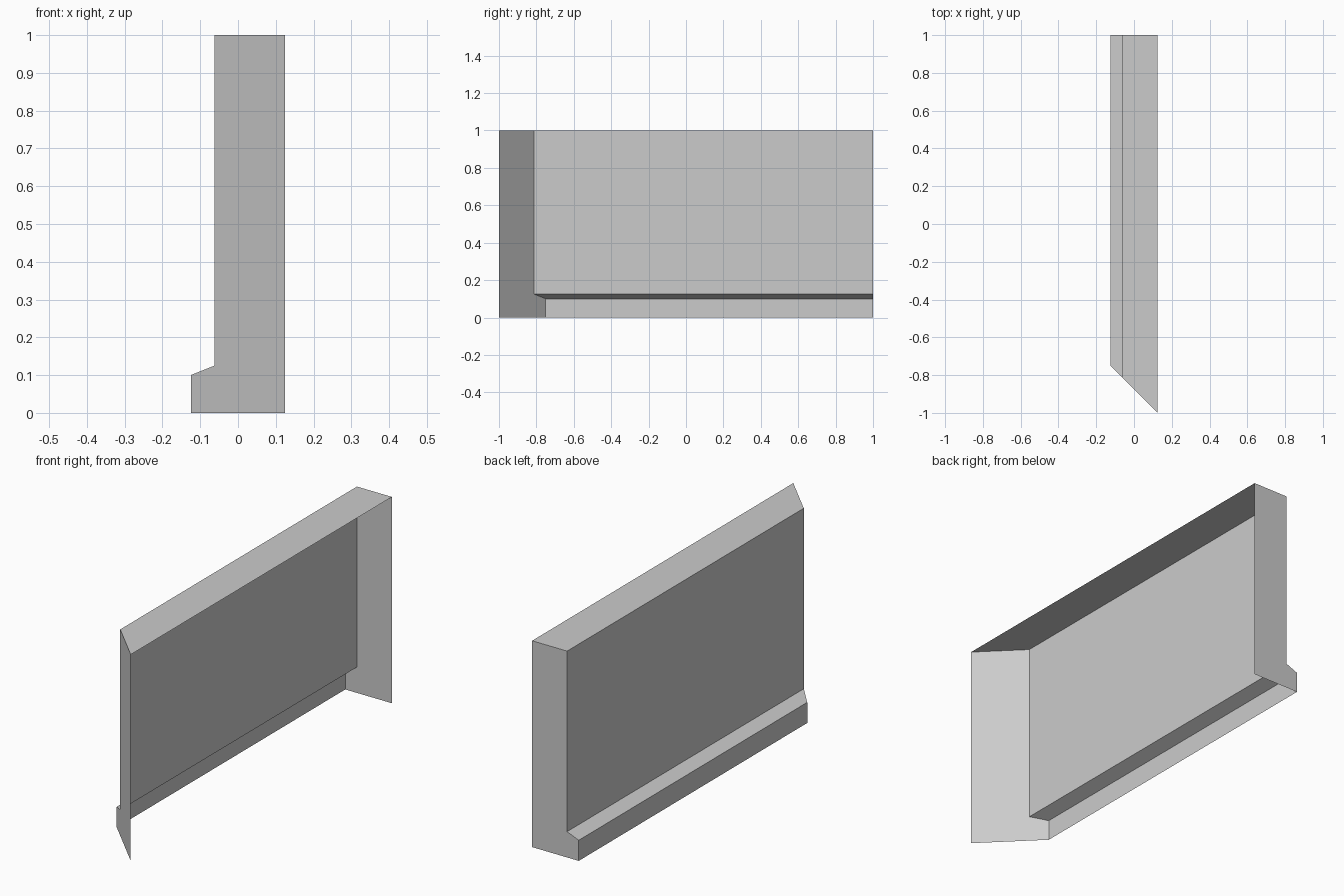
import bpy
import bmesh

cube = bpy.data.objects.get("Cube")
if cube:
    bpy.data.objects.remove(cube, do_unlink=True)

# One plain grey for the whole shell
grey = bpy.data.materials.new("light_grey")
grey.use_nodes = True
colour = (0.6, 0.6, 0.6, 1)
grey.diffuse_color = colour
grey.node_tree.nodes["Principled BSDF"].inputs["Base Color"].default_value = colour

# Cross-section (x, z) from the open back edge over the top and down to the skirting
BACK = 0.125
profile = [(BACK, 1), (-0.0625, 1), (-0.0625, 0.125), (-0.125, 0.1), (-0.125, 0)]
corner = (BACK, 0)


def mitre_y(x):
    """The front end is cut at 45 degrees."""
    return -1 + (BACK - x)


bm = bmesh.new()
outline = profile + [corner]
front = [bm.verts.new((x, mitre_y(x), z)) for x, z in outline]
rear = [bm.verts.new((x, 1, z)) for x, z in outline]

# Top, wall panel, sloped ledge and skirting; back and underside stay open
for i in range(len(profile) - 1):
    bm.faces.new((front[i], front[i + 1], rear[i + 1], rear[i]))

# Mitred front end and square rear end
bm.faces.new(front[::-1])
bm.faces.new(rear)
bm.normal_update()

# Make the shell face outward
top = max(bm.faces, key=lambda f: f.calc_center_median().z)
bmesh.ops.recalc_face_normals(bm, faces=bm.faces)
if top.normal.z < 0:
    bmesh.ops.reverse_faces(bm, faces=bm.faces)

mesh = bpy.data.meshes.new("wall_shell")
bm.to_mesh(mesh)
bm.free()
mesh.materials.append(grey)
wall = bpy.data.objects.new("wall_shell", mesh)
bpy.context.collection.objects.link(wall)
